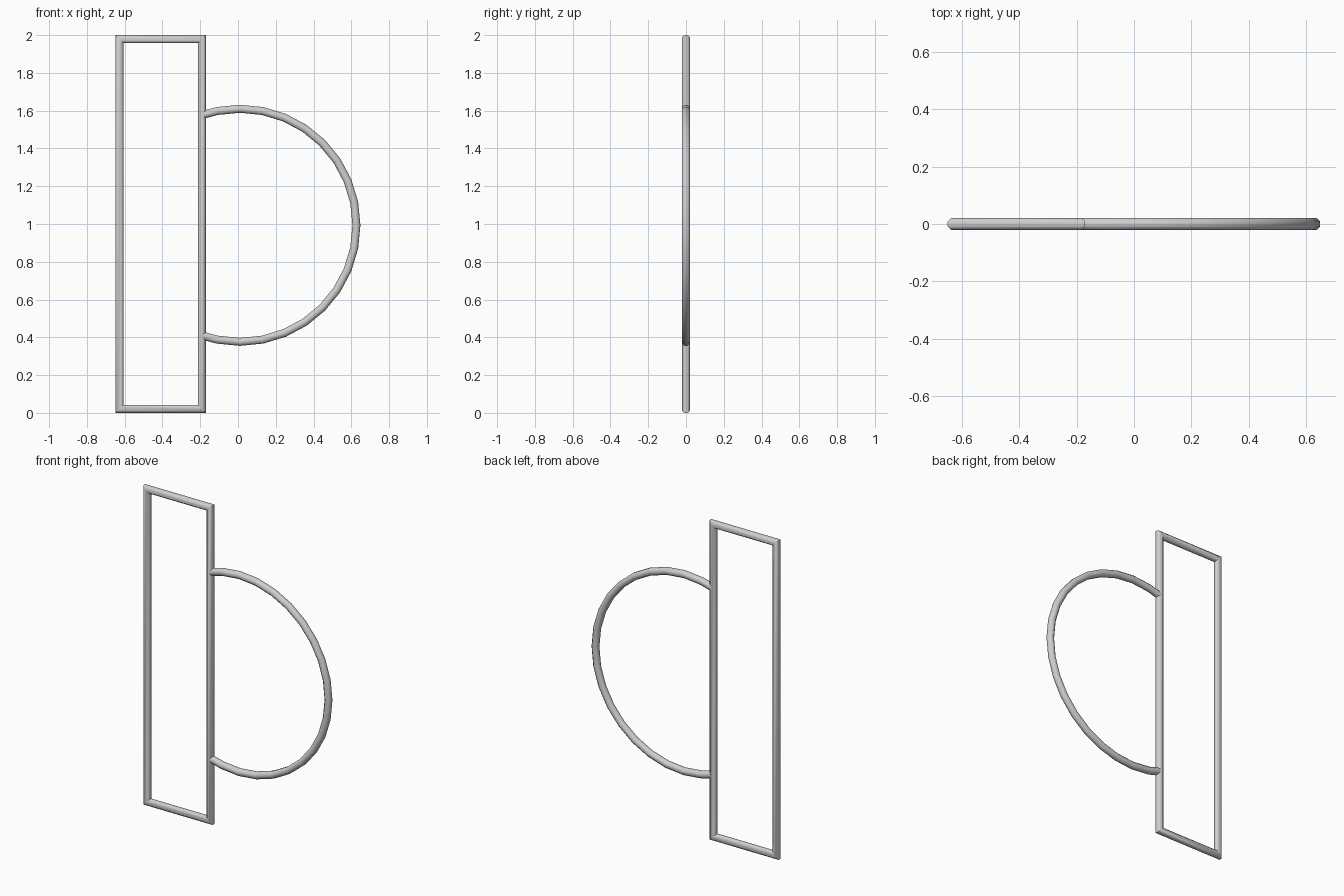
import bpy, bmesh, math
from mathutils import Vector

cube = bpy.data.objects.get("Cube")
if cube:
    bpy.data.objects.remove(cube, do_unlink=True)

TUBE = 0.021    # half thickness across the flats
SIDES = 8

metal = bpy.data.materials.new("light grey metal")
metal.use_nodes = True
grey = (0.62, 0.62, 0.62, 1)
metal.diffuse_color = grey
metal.node_tree.nodes["Principled BSDF"].inputs["Base Color"].default_value = grey


def tube(name, path, closed):
    """Sweep a smooth octagon along a path in the xz plane with mitred joints."""
    bm = bmesh.new()
    n = len(path)
    radius = TUBE / math.cos(math.pi / SIDES)
    rings = []
    for i, p in enumerate(path):
        before = path[i - 1] if closed or i > 0 else None
        after = path[(i + 1) % n] if closed or i < n - 1 else None
        d1 = (p - before).normalized() if before is not None else (after - p).normalized()
        d2 = (after - p).normalized() if after is not None else d1
        along = (d1 + d2).normalized()
        side = Vector((along.z, 0, -along.x)) / along.dot(d1)
        ring = []
        for k in range(SIDES):
            a = 2 * math.pi * (k + 0.5) / SIDES
            offset = side * math.cos(a) + Vector((0, 1, 0)) * math.sin(a)
            ring.append(bm.verts.new(p + offset * radius))
        rings.append(ring)
    for i in range(n if closed else n - 1):
        a, b = rings[i], rings[(i + 1) % n]
        for k in range(SIDES):
            j = (k + 1) % SIDES
            bm.faces.new((a[k], a[j], b[j], b[k]))
    if not closed:
        bm.faces.new(rings[0])
        bm.faces.new(rings[-1])
    bmesh.ops.recalc_face_normals(bm, faces=bm.faces)
    # Round shading along the tube, crisp mitres and end caps
    for f in bm.faces:
        f.smooth = True
    for e in bm.edges:
        e.smooth = e.calc_face_angle() < math.radians(50)
    mesh = bpy.data.meshes.new(name)
    bm.to_mesh(mesh)
    bm.free()
    mesh.materials.append(metal)
    obj = bpy.data.objects.new(name, mesh)
    bpy.context.collection.objects.link(obj)


# Tall rectangular frame
left, right = -0.628, -0.191
corners = [(left, TUBE), (right, TUBE), (right, 2 - TUBE), (left, 2 - TUBE)]
tube("rectangular_frame", [Vector((x, 0, z)) for x, z in corners], True)

# Round hoop whose open ends meet the frame's inner upright
centre, radius, step = Vector((0.01, 0, 0.993)), 0.617, math.pi / 16
angles = [i * step for i in range(-9, 10)]
end = math.acos((right - centre.x) / radius)
angles = [-end] + angles + [end]
tube("round_hoop",
     [centre + Vector((math.cos(a), 0, math.sin(a))) * radius for a in angles], False)
